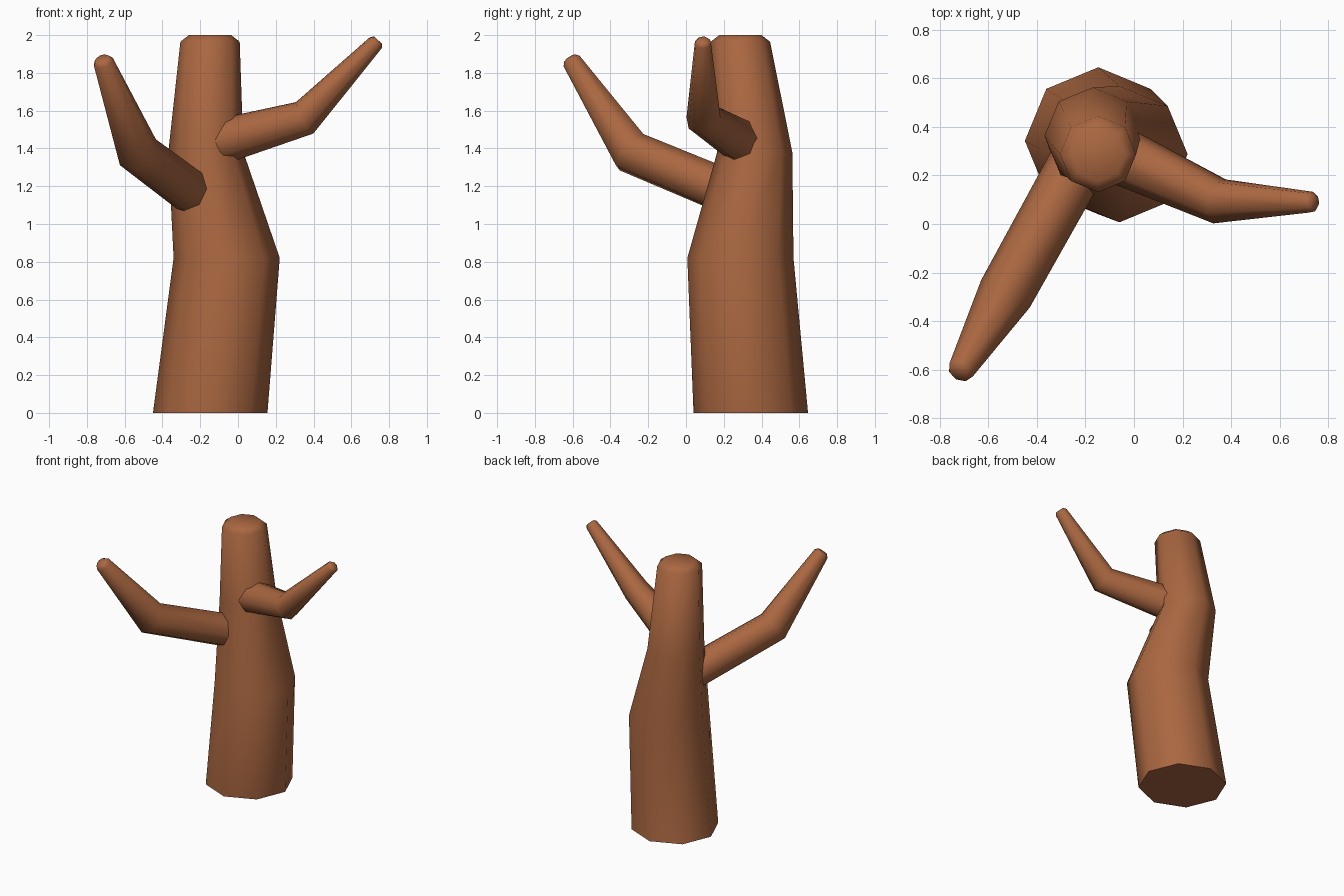
import bpy, bmesh, math
from mathutils import Vector

if "Cube" in bpy.data.objects:
    bpy.data.objects.remove(bpy.data.objects["Cube"])

SIDES = 8
bark = bpy.data.materials.new("brown bark")
bark.diffuse_color = (0.40, 0.135, 0.052, 1)
bark.use_nodes = True
bark.node_tree.nodes["Principled BSDF"].inputs["Base Color"].default_value = bark.diffuse_color


def circle(u, v, r):
    return [u * (r * math.cos(a)) + v * (r * math.sin(a))
            for a in (2 * math.pi * i / SIDES for i in range(SIDES))]


def skin(name, rings):
    """Bridge a list of point loops into a closed tube."""
    bm = bmesh.new()
    loops = [[bm.verts.new(p) for p in ring] for ring in rings]
    for a, b in zip(loops, loops[1:]):
        for i in range(SIDES):
            j = (i + 1) % SIDES
            bm.faces.new((a[i], a[j], b[j], b[i]))
    bm.faces.new(list(reversed(loops[0])))
    bm.faces.new(loops[-1])
    bmesh.ops.recalc_face_normals(bm, faces=bm.faces)
    me = bpy.data.meshes.new(name)
    bm.to_mesh(me)
    bm.free()
    me.materials.append(bark)
    ob = bpy.data.objects.new(name, me)
    bpy.context.collection.objects.link(ob)
    bpy.ops.object.select_all(action='DESELECT')
    ob.select_set(True)
    bpy.context.view_layer.objects.active = ob
    bpy.ops.object.shade_smooth_by_angle(angle=math.radians(55))
    return ob


def branch(name, start, bend, tip, radii):
    """Two-segment tapered limb with a mitred bend and a blunt tip."""
    p0, p1, p2 = Vector(start), Vector(bend), Vector(tip)
    d1, d2 = (p1 - p0).normalized(), (p2 - p1).normalized()
    u = d1.cross(Vector((0, 0, 1))).normalized()
    v = d1.cross(u)
    m = d1 + d2
    turn = d1.rotation_difference(d2)
    r0, r1, r2 = radii
    rings = [[p0 + o for o in circle(u, v, r0)]]
    rings.append([p1 + o - d1 * (o.dot(m) / d1.dot(m)) for o in circle(u, v, r1)])
    u, v = turn @ u, turn @ v
    rings.append([p2 + o for o in circle(u, v, r2)])
    rings.append([p2 + d2 * (r2 * 0.4) + o for o in circle(u, v, r2 * 0.68)])
    skin(name, rings)


# Crooked trunk: level rings given as x, y, z, radius
X, Y = Vector((1, 0, 0)), Vector((0, 1, 0))
trunk = [(-0.147, 0.343, 0, 0.303), (-0.06, 0.288, 0.82, 0.281),
         (-0.170, 0.364, 1.38, 0.199), (-0.148, 0.288, 1.965, 0.157),
         (-0.148, 0.288, 2.0, 0.112)]
skin("trunk", [[Vector((x, y, z)) + o for o in circle(X, Y, r)]
               for x, y, z, r in trunk])

# Limbs
branch("left_branch", (-0.21, 0.29, 1.14), (-0.53, -0.288, 1.38),
       (-0.713, -0.602, 1.858), (0.12, 0.115, 0.055))
branch("right_branch", (-0.15, 0.325, 1.42), (0.353, 0.093, 1.562),
       (0.73, 0.09, 1.96), (0.125, 0.093, 0.044))
